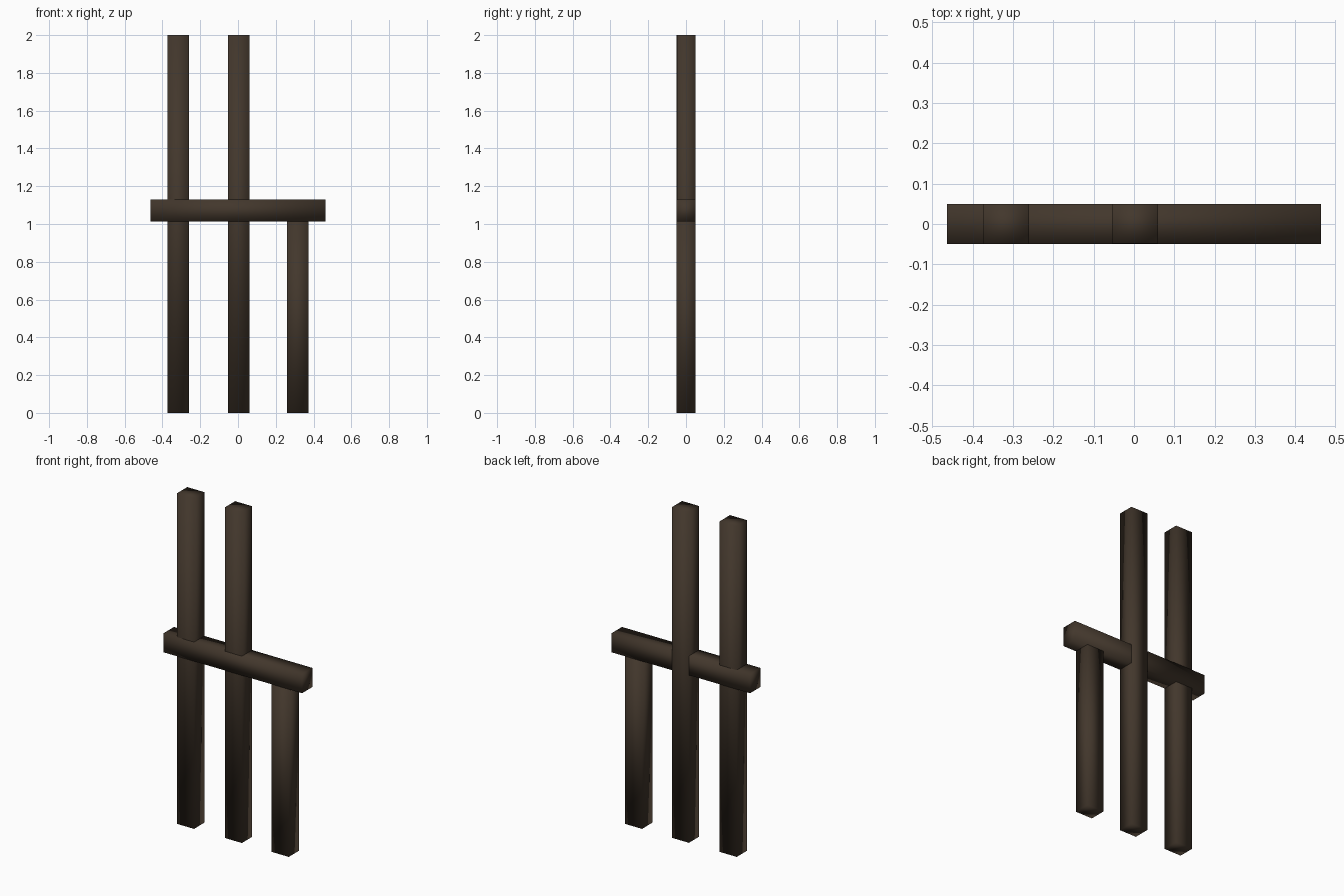
import bpy

if "Cube" in bpy.data.objects:
    bpy.data.objects.remove(bpy.data.objects["Cube"])

wood = bpy.data.materials.new("dark_wood")
wood.diffuse_color = (0.055, 0.038, 0.025, 1)
wood.use_nodes = True
wood.node_tree.nodes["Principled BSDF"].inputs["Base Color"].default_value = wood.diffuse_color


def beam(name, x0, x1, z0, z1, y=0.0, depth=0.098):
    """Softly shaded rectangular timber."""
    bpy.ops.mesh.primitive_cube_add(size=1, location=((x0 + x1) / 2, y, (z0 + z1) / 2))
    ob = bpy.context.object
    ob.name = name
    ob.scale = (x1 - x0, depth, z1 - z0)
    bpy.ops.object.transform_apply(location=False, rotation=False, scale=True)
    bpy.ops.object.shade_smooth()
    ob.data.materials.append(wood)
    return ob


# Upright posts: two tall, one ending under the rail
WIDTH = 0.114
for name, x, top, y in (("left_post", -0.317, 2.0, 0.0),
                        ("middle_post", 0.003, 2.0, 0.0005),
                        ("right_post", 0.317, 1.03, 0.0)):
    beam(name, x - WIDTH / 2, x + WIDTH / 2, 0, top, y)

# Horizontal rail through the posts
beam("cross_rail", -0.463, 0.463, 1.014, 1.13, 0.0, 0.0984)
